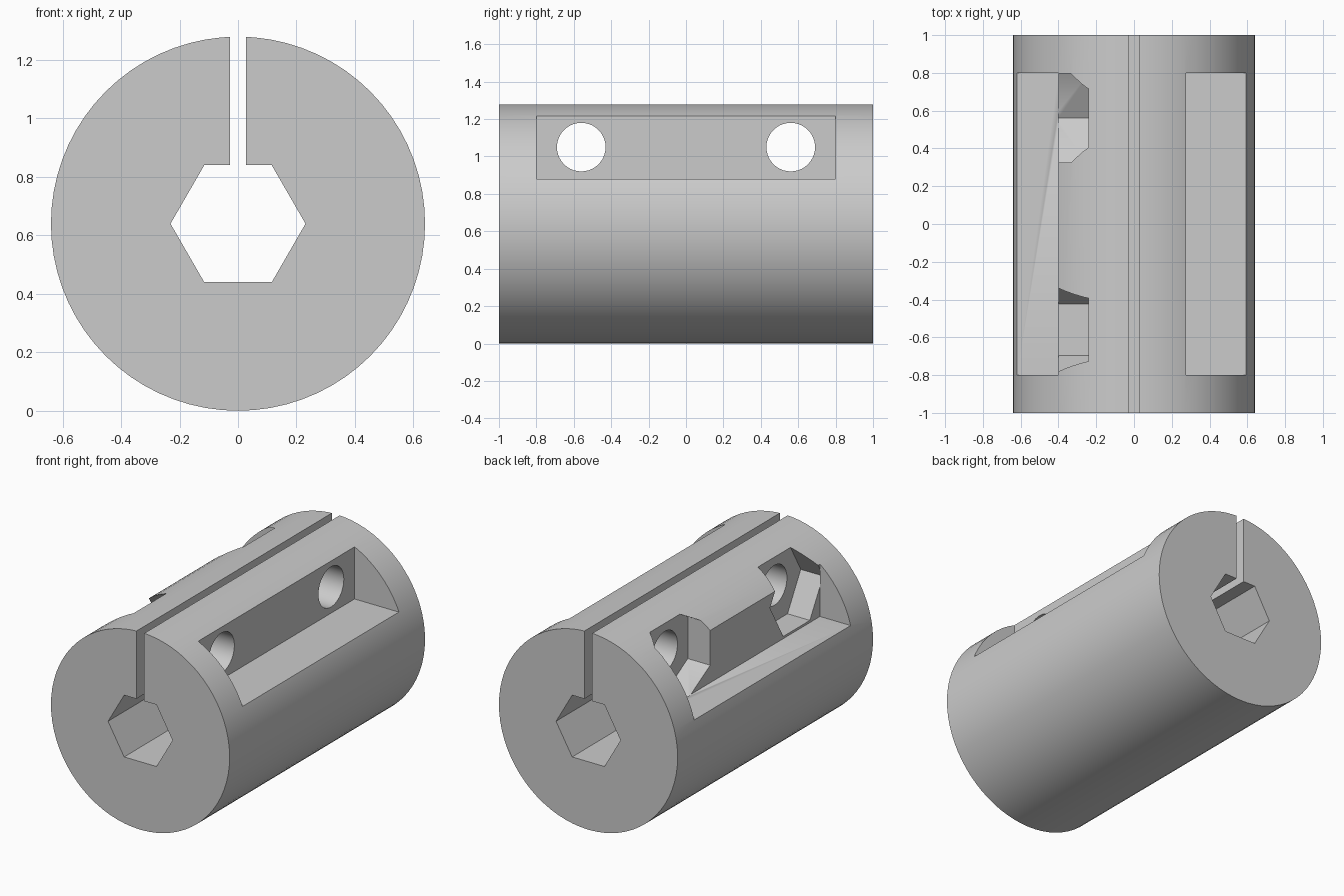
import bpy, bmesh, math

if "Cube" in bpy.data.objects:
    bpy.data.objects.remove(bpy.data.objects["Cube"])

R = 0.64          # body radius, also the axis height
HOLE_Z = 1.05     # height of the clamping bolts
HOLE_Y = 0.56     # bolt distance from the middle


def ngon(u, v, radius, sides, start=0.0):
    """Regular polygon profile around (u, v)."""
    return [(u + radius * math.cos(start + 2 * math.pi * i / sides),
             v + radius * math.sin(start + 2 * math.pi * i / sides))
            for i in range(sides)]


def rect(u0, u1, v0, v1):
    return [(u0, v0), (u1, v0), (u1, v1), (u0, v1)]


def prism(name, profile, axis, lo, hi):
    """Extrude a profile along x (profile is y, z) or along y (profile is x, z)."""
    def place(t, u, v):
        return (t, u, v) if axis == 'x' else (u, t, v)
    bm = bmesh.new()
    a = [bm.verts.new(place(lo, u, v)) for u, v in profile]
    b = [bm.verts.new(place(hi, u, v)) for u, v in profile]
    bm.faces.new(a)
    bm.faces.new(b)
    n = len(profile)
    for i in range(n):
        j = (i + 1) % n
        bm.faces.new((a[i], a[j], b[j], b[i]))
    bmesh.ops.recalc_face_normals(bm, faces=bm.faces)
    mesh = bpy.data.meshes.new(name)
    bm.to_mesh(mesh)
    bm.free()
    obj = bpy.data.objects.new(name, mesh)
    bpy.context.collection.objects.link(obj)
    return obj


# Round coupling body lying along y
body = prism("coupling_body", ngon(0, R, R, 72, -math.pi / 2), 'y', -1, 1)
grey = bpy.data.materials.new("light grey")
grey.diffuse_color = (0.6, 0.6, 0.6, 1)
grey.use_nodes = True
grey.node_tree.nodes["Principled BSDF"].inputs["Base Color"].default_value = grey.diffuse_color
body.data.materials.append(grey)

cutters = [
    # Hexagonal bore and the clamping slot above it
    prism("hex_bore", ngon(0, R, 0.231, 6), 'y', -1.1, 1.1),
    prism("clamp_slot", rect(-0.028, 0.028, 0.7, 1.4), 'y', -1.1, 1.1),
    # Bolt head pocket on the right, nut pocket on the left
    prism("bolt_pocket", rect(-0.8, 0.8, 0.88, 1.4), 'x', 0.275, 0.8),
    prism("nut_pocket", rect(-0.8, 0.8, 0.80, 1.4), 'x', -0.8, -0.40),
    # Nut recesses: flat side down at the front, corner down at the back
    prism("front_nut_recess", ngon(-HOLE_Y, HOLE_Z, 0.272, 6), 'x', -0.401, -0.24),
    prism("back_nut_recess", ngon(HOLE_Y, HOLE_Z, 0.272, 6, math.pi / 2),
          'x', -0.401, -0.24),
]
# Bolt holes right through the body
for label, side in (("front", -1), ("back", 1)):
    cutters.append(prism(label + "_bolt_hole",
                         ngon(side * HOLE_Y, HOLE_Z, 0.13, 40), 'x', -0.9, 0.9))

# Cut everything out of the body
bpy.context.view_layer.objects.active = body
body.select_set(True)
for cutter in cutters:
    cutter.hide_render = True
    mod = body.modifiers.new(cutter.name, 'BOOLEAN')
    mod.operation = 'DIFFERENCE'
    mod.solver = 'EXACT'
    mod.object = cutter
    bpy.ops.object.modifier_apply(modifier=mod.name)
for cutter in cutters:
    bpy.data.objects.remove(cutter, do_unlink=True)

# Smooth round walls, crisp edges
bpy.ops.object.shade_smooth_by_angle(angle=math.radians(30))
